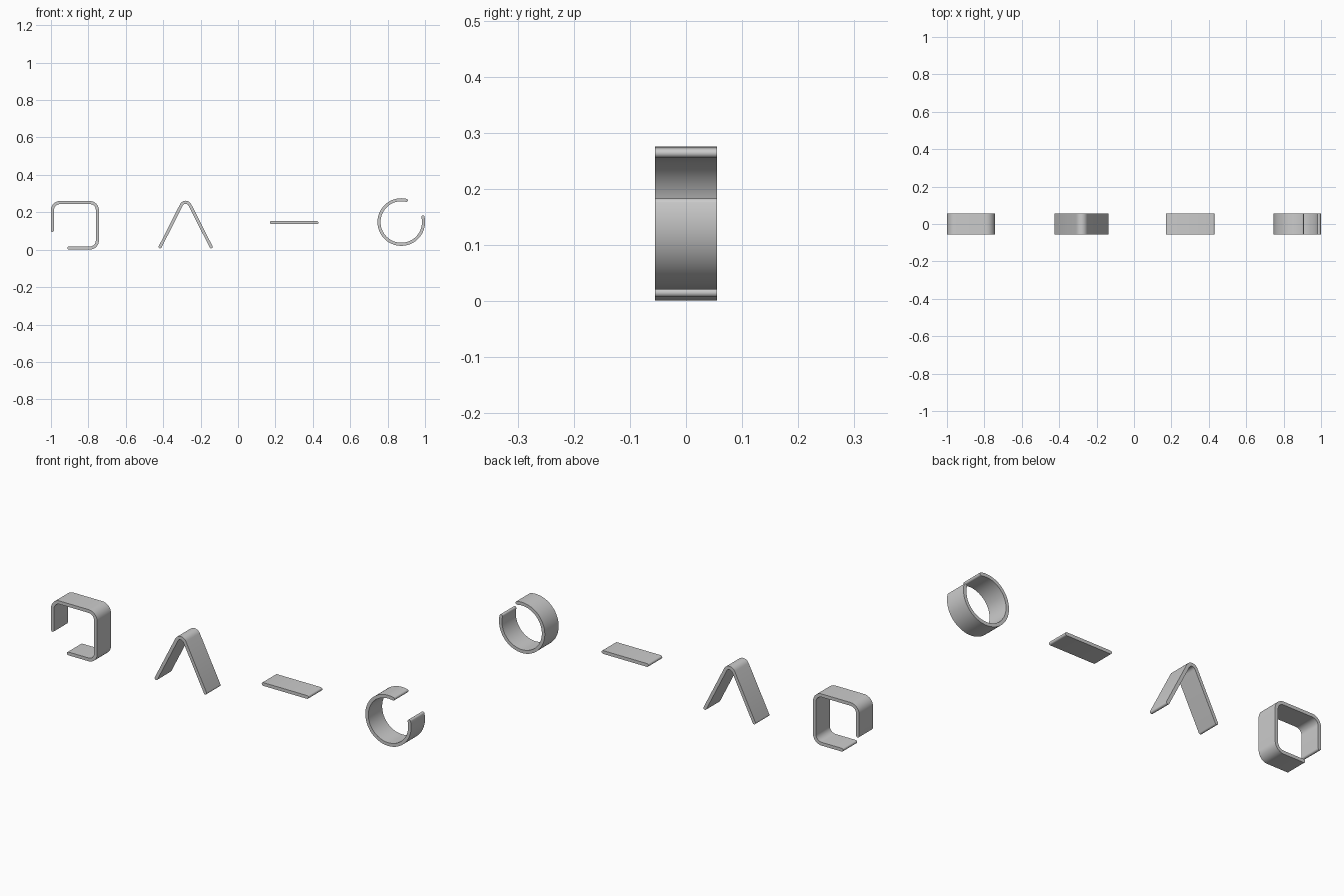
import bpy, bmesh
from math import cos, sin, pi, radians, tan, acos
from mathutils import Vector

if "Cube" in bpy.data.objects:
    bpy.data.objects.remove(bpy.data.objects["Cube"])

T = 0.0165    # strip thickness
W = 0.11      # strip width along y


def fillet(points, r, steps=10):
    """Round the inner corners of an open polyline with radius r."""
    pts = [Vector(p) for p in points]
    out = [pts[0]]
    for a, p, b in zip(pts, pts[1:], pts[2:]):
        u, v = (a - p).normalized(), (b - p).normalized()
        half = acos(max(-1, min(1, u.dot(v)))) / 2
        start = p + u * (r / tan(half))
        c = p + (u + v).normalized() * (r / sin(half))
        end = p + v * (r / tan(half))
        s, e = start - c, end - c
        ang = s.angle(e)
        for i in range(steps + 1):
            t = i / steps
            out.append(c + (s * sin((1 - t) * ang) + e * sin(t * ang)) / sin(ang))
    return out + [pts[-1]]


def strip(name, path):
    """Band of constant thickness along an x-z centre line, with rounded ends."""
    n, h = len(path), T / 2
    tang = []
    for i in range(n):
        a = (path[i] - path[i - 1]).normalized() if i else None
        b = (path[i + 1] - path[i]).normalized() if i < n - 1 else None
        tang.append(((a or b) + (b or a)).normalized())
    norm = [Vector((-t.y, t.x)) for t in tang]

    def cap(i, sign):
        c = path[i] - tang[i] * h * sign
        return [c + (norm[i] * cos(k * pi / 8) + tang[i] * sin(k * pi / 8)) * h * sign
                for k in range(9)]

    outline = [path[i] + norm[i] * h for i in range(1, n - 1)]
    outline += cap(n - 1, 1)
    outline += [path[i] - norm[i] * h for i in range(n - 2, 0, -1)]
    outline += cap(0, -1)

    bm = bmesh.new()
    face = bm.faces.new([bm.verts.new((p.x, -W / 2, p.y)) for p in outline])
    ext = bmesh.ops.extrude_face_region(bm, geom=[face])
    moved = [g for g in ext["geom"] if isinstance(g, bmesh.types.BMVert)]
    bmesh.ops.translate(bm, verts=moved, vec=(0, W, 0))
    if len([f for f in bm.faces if len(f.verts) > 4]) < 2:
        bm.faces.new([v for v in bm.verts if v not in moved])
    bmesh.ops.triangulate(bm, faces=[f for f in bm.faces if len(f.verts) > 4])
    bmesh.ops.recalc_face_normals(bm, faces=bm.faces)
    me = bpy.data.meshes.new(name)
    bm.to_mesh(me)
    bm.free()
    ob = bpy.data.objects.new(name, me)
    bpy.context.collection.objects.link(ob)
    bpy.ops.object.select_all(action='DESELECT')
    ob.select_set(True)
    bpy.context.view_layer.objects.active = ob
    bpy.ops.object.shade_smooth_by_angle(angle=radians(40))


# open square band
strip("square_band", fillet([(-0.992, 0.095), (-0.992, 0.252), (-0.752, 0.252),
                             (-0.752, 0.009), (-0.912, 0.009)], 0.04))
# bent tent strip
strip("bent_strip", fillet([(-0.420, 0.008), (-0.280, 0.284), (-0.140, 0.008)], 0.025))
# flat strip
strip("flat_strip", [Vector((x, 0.145)) for x in (0.17, 0.30, 0.43)])
# open ring band, gap at the upper right
strip("ring_band", [Vector((0.873 + 0.119 * cos(a), 0.148 + 0.119 * sin(a)))
                    for a in (radians(73 + 304 * i / 72) for i in range(73))])
